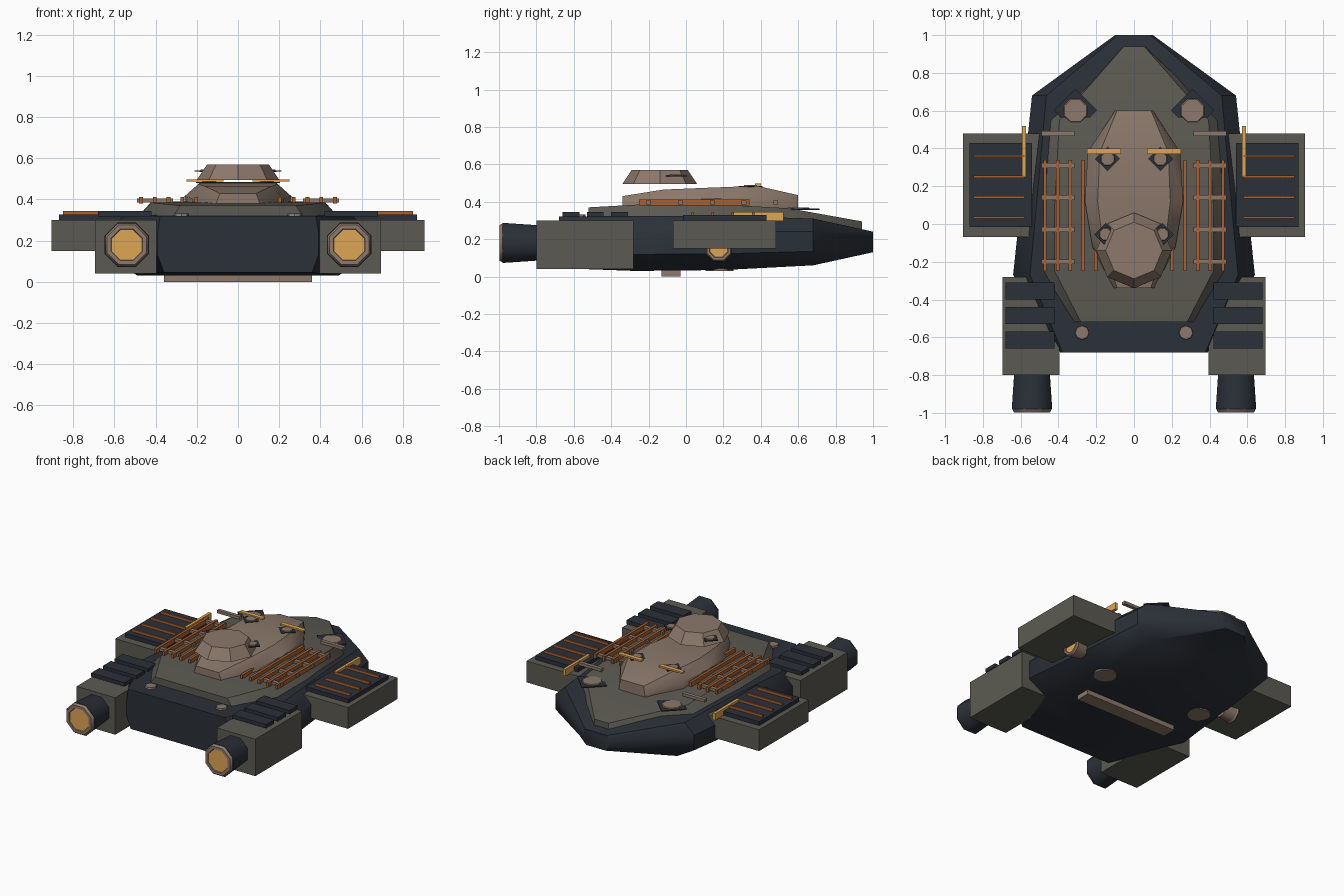
import bpy, math
from math import pi

if "Cube" in bpy.data.objects:
    bpy.data.objects.remove(bpy.data.objects["Cube"])


def mat(name, rgb):
    m = bpy.data.materials.new(name)
    m.diffuse_color = (*rgb, 1)
    m.use_nodes = True
    m.node_tree.nodes["Principled BSDF"].inputs["Base Color"].default_value = m.diffuse_color
    return m


DARK = mat("dark_hull", (0.024, 0.030, 0.040))
GREY = mat("grey_plate", (0.107, 0.102, 0.084))
TAN = mat("tan_metal", (0.262, 0.190, 0.147))
RUST = mat("rust_rail", (0.40, 0.12, 0.032))
GOLD = mat("gold_glow", (0.73, 0.38, 0.09))


def smooth(ob, angle=40):
    bpy.ops.object.select_all(action='DESELECT')
    ob.select_set(True)
    bpy.context.view_layer.objects.active = ob
    bpy.ops.object.shade_smooth_by_angle(angle=math.radians(angle))


def mesh(name, verts, faces, m):
    me = bpy.data.meshes.new(name)
    me.from_pydata(verts, [], faces)
    me.materials.append(m)
    ob = bpy.data.objects.new(name, me)
    bpy.context.collection.objects.link(ob)
    return ob


def loft(name, sections, m):
    """Skin mirrored half sections (y, [(x, z) from bottom to top]) along y."""
    verts, faces = [], []
    for y, half in sections:
        ring = half + [(-x, z) for x, z in reversed(half)]
        verts += [(x, y, z) for x, z in ring]
    n = 2 * len(sections[0][1])
    for s in range(len(sections) - 1):
        for i in range(n):
            a, b = s * n + i, s * n + (i + 1) % n
            faces.append((a, b, b + n, a + n))
    faces.append(tuple(reversed(range(n))))
    faces.append(tuple(range(len(verts) - n, len(verts))))
    ob = mesh(name, verts, faces, m)
    smooth(ob)
    return ob


def box(name, x, y, z, m):
    """Box from (min, max) ranges."""
    v = [(i, j, k) for i in x for j in y for k in z]
    f = [(0, 1, 3, 2), (4, 6, 7, 5), (0, 4, 5, 1), (2, 3, 7, 6), (0, 2, 6, 4), (1, 5, 7, 3)]
    return mesh(name, v, f, m)


def cone(name, loc, r1, r2, depth, m, rot=(0, 0, 0), sides=8, turn=0.0):
    bpy.ops.mesh.primitive_cone_add(vertices=sides, radius1=r1, radius2=r2, depth=depth)
    ob = bpy.context.object
    ob.name = name
    for v in ob.data.vertices:
        x, y = v.co.x, v.co.y
        v.co.x = x * math.cos(turn) - y * math.sin(turn)
        v.co.y = x * math.sin(turn) + y * math.cos(turn)
    ob.location, ob.rotation_euler = loc, rot
    ob.data.materials.append(m)
    return ob


def ring(name, loc, major, minor, m, rot):
    bpy.ops.mesh.primitive_torus_add(location=loc, rotation=rot, major_radius=major,
                                     minor_radius=minor, major_segments=8, minor_segments=6)
    ob = bpy.context.object
    ob.name = name
    ob.data.materials.append(m)
    # turn the ring so that its flats face up
    c, s = math.cos(pi / 8), math.sin(pi / 8)
    for v in ob.data.vertices:
        x, y = v.co.x, v.co.y
        v.co.x, v.co.y = x * c - y * s, x * s + y * c
    return ob


# Main hull
def hull_section(y, w, z0, z1, top=0.86, bot=0.76):
    h = z1 - z0
    return y, [(w * bot, z0), (w, z0 + h * 0.3), (w, z0 + h * 0.72), (w * top, z1)]


loft("hull", [hull_section(-0.68, 0.39, 0.045, 0.32, 0.97, 0.92),
              hull_section(-0.27, 0.64, 0.03, 0.325),
              hull_section(0.2, 0.59, 0.035, 0.325),
              hull_section(0.68, 0.54, 0.06, 0.31),
              hull_section(1.0, 0.10, 0.13, 0.24)], DARK)

# Upper deck plate
loft("upper_deck", [(y, [(w, z0), (w * t, z1)]) for y, w, z0, z1, t in (
    (-0.52, 0.33, 0.30, 0.37, 0.85), (-0.25, 0.50, 0.30, 0.385, 0.84),
    (0.10, 0.50, 0.30, 0.39, 0.84), (0.55, 0.47, 0.28, 0.365, 0.84),
    (0.94, 0.06, 0.23, 0.295, 0.9))], GREY)

# Raised cabin
loft("cabin", [(y, [(w, 0.36), (w, z1 - 0.06), (w * t, z1)]) for y, w, z1, t in (
    (-0.34, 0.11, 0.43, 0.8), (-0.12, 0.22, 0.465, 0.74), (0.12, 0.26, 0.475, 0.74),
    (0.38, 0.245, 0.485, 0.74), (0.60, 0.10, 0.435, 0.9))], TAN)

# Floating turret cap and belly bar
cone("turret_cap", (0, -0.14, 0.5325), 0.20, 0.15, 0.075, TAN)
box("belly_bar", (-0.36, 0.36), (-0.13, -0.03), (0.0, 0.04), TAN)

for s, side in ((-1, "left"), (1, "right")):
    def sbox(name, x, y, z, m):
        xr = x if s > 0 else (-x[1], -x[0])
        return box(f"{side}_{name}", xr, y, z, m)

    # Side pods with dark panel, rails and upright fin
    sbox("side_pod", (0.50, 0.905), (-0.07, 0.48), (0.15, 0.30), GREY)
    sbox("pod_panel", (0.54, 0.87), (-0.015, 0.43), (0.295, 0.328), DARK)
    for y in (0.035, 0.142, 0.25, 0.36):
        sbox("pod_strip", (0.58, 0.85), (y - 0.006, y + 0.006), (0.326, 0.345), RUST)
    sbox("pod_fin", (0.572, 0.592), (0.25, 0.52), (0.297, 0.345), GOLD)

    # Engine blocks with slats
    sbox("engine_block", (0.395, 0.695), (-0.80, -0.28), (0.04, 0.30), GREY)
    for y in (-0.355, -0.485, -0.615):
        sbox("engine_slat", (0.42, 0.68), (y - 0.045, y + 0.045), (0.318, 0.345), DARK)

    # Engine nozzles
    back = (pi / 2, 0, 0)
    smooth(cone(f"{side}_nozzle", (s * 0.54, -0.87, 0.18), 0.10, 0.116, 0.22, DARK, back, turn=pi / 8), 50)
    smooth(ring(f"{side}_nozzle_ring", (s * 0.54, -0.98, 0.18), 0.093, 0.02, TAN, back), 50)
    cone(f"{side}_nozzle_glow", (s * 0.54, -0.982, 0.18), 0.085, 0.085, 0.02, GOLD, back, turn=pi / 8)

    # Small side thrusters under the pods
    out = (0, s * pi / 2, 0)
    smooth(cone(f"{side}_thruster", (s * 0.62, 0.175, 0.15), 0.06, 0.07, 0.09, TAN, out, turn=pi / 8), 50)
    smooth(ring(f"{side}_thruster_ring", (s * 0.665, 0.175, 0.15), 0.06, 0.014, TAN, out), 50)
    cone(f"{side}_thruster_glow", (s * 0.665, 0.175, 0.15), 0.055, 0.055, 0.012, GOLD, out, turn=pi / 8)

    # Deck rail grid: lengthwise rails over cross bars
    for i in range(5):
        x = 0.203 + 0.067 * i
        sbox("deck_rail", (x - 0.009, x + 0.009), (-0.25, 0.34), (0.38, 0.412), RUST)
    for i in range(5):
        y = -0.2 + 0.17 * i
        sbox("cross_bar", (0.315, 0.49), (y - 0.013, y + 0.013), (0.386, 0.406), TAN)

    # Gold brow bars on the cabin
    sbox("brow_bar", (0.07, 0.25), (0.37, 0.40), (0.487, 0.498), GOLD)

    # Jet ports: dark diamond plate with tan disc
    for x, y, z, r in ((0.31, 0.60, 0.36, 0.115), (0.14, 0.345, 0.482, 0.065), (0.15, -0.055, 0.538, 0.06)):
        cone(f"{side}_port_plate", (s * x, y, z), r, r, 0.006, DARK, sides=4)
        cone(f"{side}_port_disc", (s * x, y, z + 0.002), r * 0.65, r * 0.55, 0.012, TAN, turn=pi / 8)

    # Rear hatch caps and belly pads
    cone(f"{side}_hatch", (s * 0.275, -0.575, 0.323), 0.04, 0.036, 0.02, TAN)
    cone(f"{side}_belly_pad", (s * 0.39, 0.18, 0.037), 0.075, 0.075, 0.014, TAN, sides=12)

# Consistent outward normals
import bmesh
for ob in bpy.data.objects:
    bm = bmesh.new()
    bm.from_mesh(ob.data)
    bmesh.ops.recalc_face_normals(bm, faces=bm.faces)
    bm.to_mesh(ob.data)
    bm.free()
